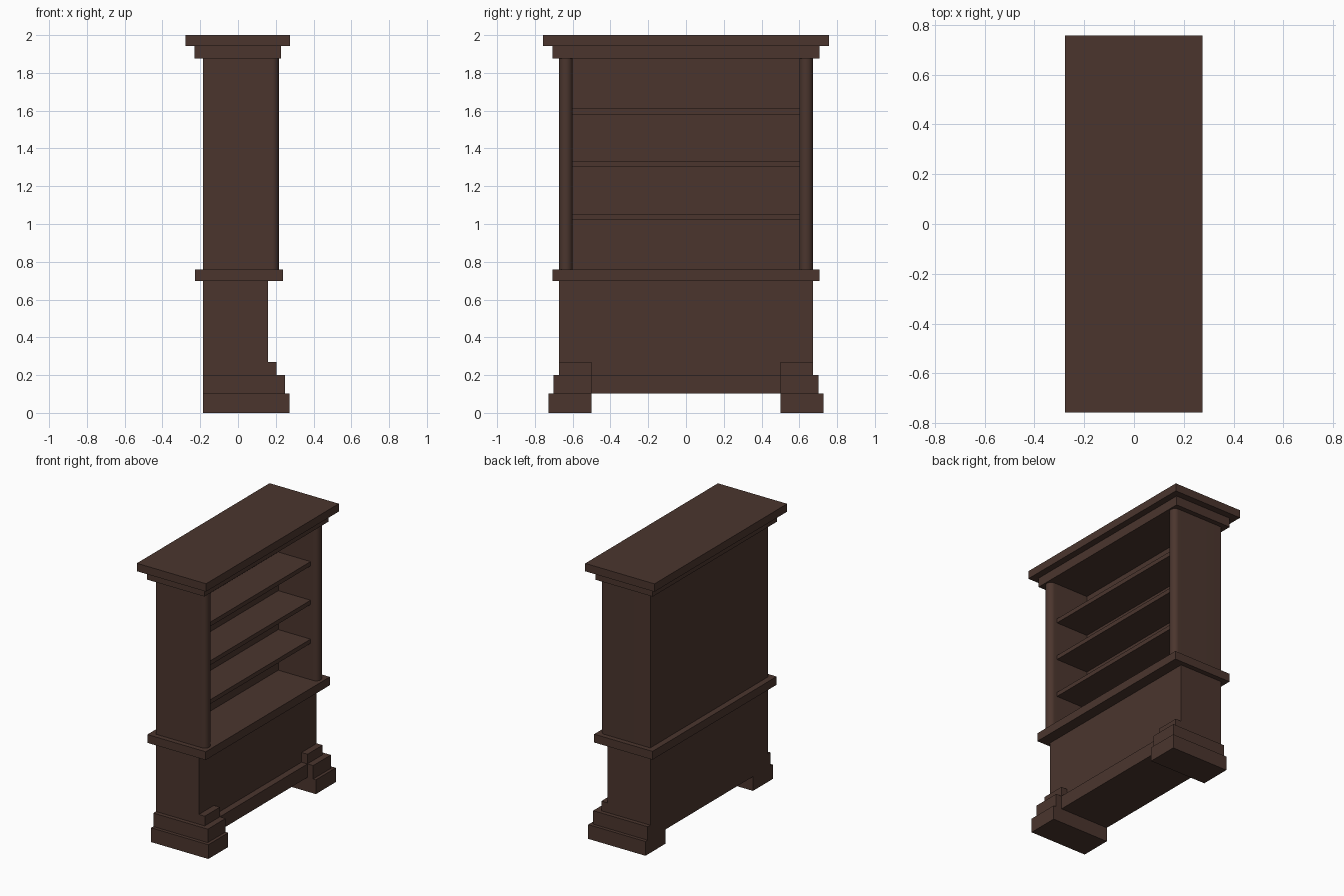
import bpy, bmesh, math

if "Cube" in bpy.data.objects:
    bpy.data.objects.remove(bpy.data.objects["Cube"])

wood = bpy.data.materials.new("dark_brown_wood")
wood.diffuse_color = (0.07, 0.036, 0.027, 1)
wood.use_nodes = True
wood.node_tree.nodes["Principled BSDF"].inputs["Base Color"].default_value = wood.diffuse_color

BACK = -0.185


def finish(name, bm):
    bmesh.ops.recalc_face_normals(bm, faces=bm.faces)
    me = bpy.data.meshes.new(name)
    bm.to_mesh(me)
    bm.free()
    me.materials.append(wood)
    ob = bpy.data.objects.new(name, me)
    bpy.context.collection.objects.link(ob)
    return ob


def prism(name, pts, z0, z1):
    """Extrude an xy outline from z0 to z1."""
    bm = bmesh.new()
    face = bm.faces.new([bm.verts.new((x, y, z0)) for x, y in pts])
    ext = bmesh.ops.extrude_face_region(bm, geom=[face])
    verts = [v for v in ext["geom"] if isinstance(v, bmesh.types.BMVert)]
    bmesh.ops.translate(bm, verts=verts, vec=(0, 0, z1 - z0))
    return finish(name, bm)


def box(name, x0, x1, y0, y1, z0, z1):
    return prism(name, [(x0, y0), (x1, y0), (x1, y1), (x0, y1)], z0, z1)


# Cornice and waist mouldings
box("top_board", -0.278, 0.275, -0.757, 0.757, 1.943, 2.0)
box("cornice_step", -0.23, 0.227, -0.708, 0.708, 1.876, 1.943)
box("waist_board", -0.228, 0.238, -0.708, 0.708, 0.698, 0.758)

# Lower cabinet with a projecting skirting
box("lower_cabinet", BACK, 0.158, -0.672, 0.672, 0.2, 0.698)
box("skirting", BACK, 0.205, -0.5, 0.5, 0.103, 0.2)

# Upper back panel and shelves
box("back_panel", BACK, -0.098, -0.6, 0.6, 0.758, 1.876)
for i, z in enumerate((1.02, 1.301, 1.58)):
    box(f"shelf_{i + 1}", -0.098, 0.16, -0.6, 0.6, z, z + 0.031)

r = 0.036
for side, s in (("left", -1), ("right", 1)):
    # Side wall with a half-round front edge
    arc = [(0.216 - r + r * math.cos(a), s * (0.636 + r * math.sin(a)))
           for a in (-math.pi / 2 + math.pi * k / 20 for k in range(21))]
    wall = prism(f"{side}_side_wall",
                 [(BACK, s * 0.6)] + arc + [(BACK, s * 0.672)], 0.758, 1.876)
    bpy.ops.object.select_all(action='DESELECT')
    wall.select_set(True)
    bpy.context.view_layer.objects.active = wall
    bpy.ops.object.shade_smooth_by_angle(angle=math.radians(30))

    # Stepped foot
    for part, x, y, z0, z1 in (("base", 0.272, 0.727, 0.0, 0.103),
                               ("middle", 0.25, 0.702, 0.103, 0.2),
                               ("cap", 0.205, 0.672, 0.2, 0.27)):
        x0 = 0.158 if part == "cap" else BACK
        ya, yb = sorted((s * 0.5, s * y))
        box(f"{side}_foot_{part}", x0, x, ya, yb, z0, z1)
